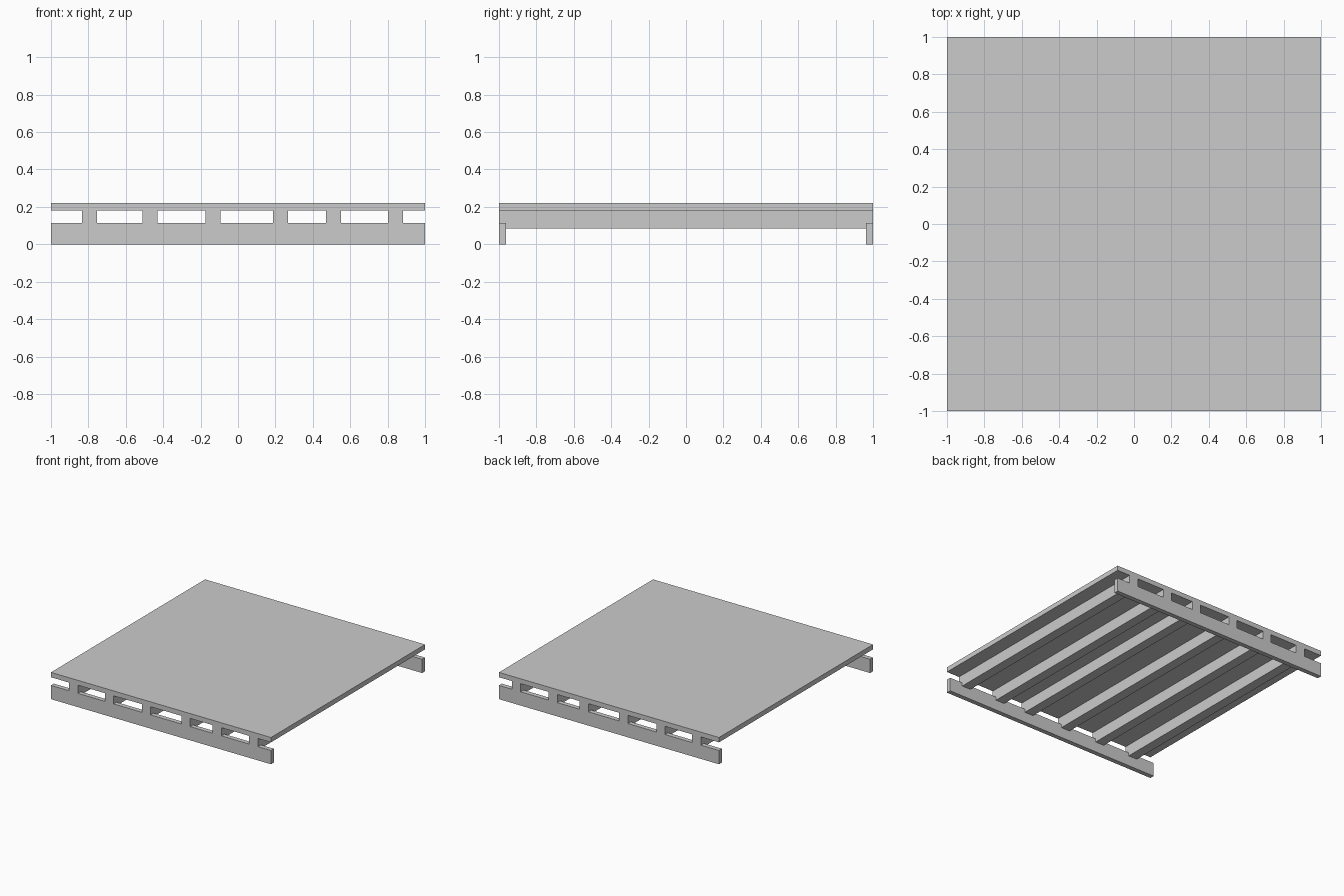
import bpy, bmesh

if "Cube" in bpy.data.objects:
    bpy.data.objects.remove(bpy.data.objects["Cube"])

DECK_TOP, DECK_BOTTOM = 0.22, 0.18
BEAM_TOP, JOIST_BOTTOM = 0.113, 0.085
BEAM_INNER = 0.962


def extrude_x(name, profile, x0, x1):
    """Extrude a closed (y, z) profile from x0 to x1."""
    bm = bmesh.new()
    face = bm.faces.new([bm.verts.new((x0, y, z)) for y, z in profile])
    ext = bmesh.ops.extrude_face_region(bm, geom=[face])
    verts = [g for g in ext["geom"] if isinstance(g, bmesh.types.BMVert)]
    bmesh.ops.translate(bm, verts=verts, vec=(x1 - x0, 0, 0))
    bmesh.ops.recalc_face_normals(bm, faces=bm.faces)
    mesh = bpy.data.meshes.new(name)
    bm.to_mesh(mesh)
    bm.free()
    obj = bpy.data.objects.new(name, mesh)
    bpy.context.collection.objects.link(obj)
    return obj


def rect(y0, y1, z0, z1):
    return [(y0, z0), (y1, z0), (y1, z1), (y0, z1)]


# Flat deck panel
extrude_x("deck", rect(-1, 1, DECK_BOTTOM, DECK_TOP), -1, 1)

# Support beams along the front and back edges
extrude_x("front_beam", rect(-1, -BEAM_INNER, 0, BEAM_TOP), -1, 1)
extrude_x("back_beam", rect(BEAM_INNER, 1, 0, BEAM_TOP), -1, 1)

# Unevenly spaced joists, notched over the beams
half = [(BEAM_INNER, JOIST_BOTTOM), (BEAM_INNER, BEAM_TOP), (1, BEAM_TOP), (1, DECK_BOTTOM)]
joist_profile = half + [(-y, z) for y, z in reversed(half)]
for i, x in enumerate((-0.795, -0.47, -0.133, 0.226, 0.51, 0.842)):
    extrude_x(f"joist_{i + 1}", joist_profile, x - 0.04, x + 0.04)
